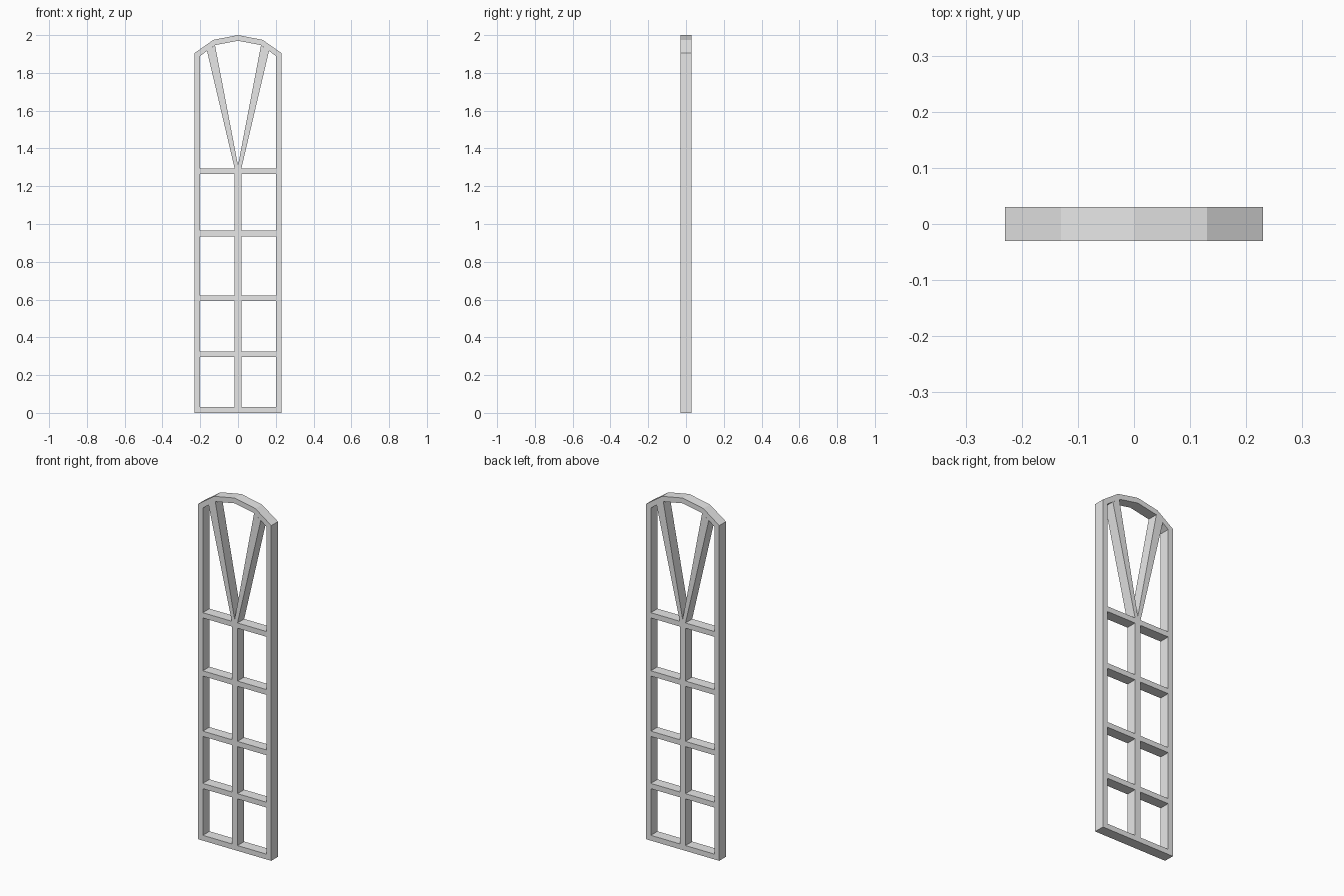
import bpy, bmesh

if "Cube" in bpy.data.objects:
    bpy.data.objects.remove(bpy.data.objects["Cube"], do_unlink=True)

HALF_DEPTH = 0.03
OUTER, INNER = 0.23, 0.20
RAIL = 0.03
MULLION = 0.018
TOP_RAIL = 1.295

grey = bpy.data.materials.new("light grey")
grey.use_nodes = True
colour = (0.8, 0.8, 0.8, 1)
grey.diffuse_color = colour
grey.node_tree.nodes["Principled BSDF"].inputs["Base Color"].default_value = colour


def slab(name, points, hole=None):
    """Extrude an x-z outline through the depth, as a ring if a hole is given."""
    bm = bmesh.new()
    outer = [bm.verts.new((x, -HALF_DEPTH, z)) for x, z in points]
    if hole:
        inner = [bm.verts.new((x, -HALF_DEPTH, z)) for x, z in hole]
        n = len(outer)
        for i in range(n):
            j = (i + 1) % n
            bm.faces.new((outer[i], outer[j], inner[j], inner[i]))
    else:
        bm.faces.new(outer)
    front = bm.faces[:]
    extruded = bmesh.ops.extrude_face_region(bm, geom=front, use_keep_orig=True)
    moved = [g for g in extruded["geom"] if isinstance(g, bmesh.types.BMVert)]
    bmesh.ops.translate(bm, verts=moved, vec=(0, 2 * HALF_DEPTH, 0))
    bmesh.ops.recalc_face_normals(bm, faces=bm.faces)
    mesh = bpy.data.meshes.new(name)
    bm.to_mesh(mesh)
    bm.free()
    mesh.materials.append(grey)
    obj = bpy.data.objects.new(name, mesh)
    bpy.context.collection.objects.link(obj)
    return obj


def symmetric(half):
    """Complete a left-half outline that passes through x = 0 at its apex."""
    return half + [(-x, z) for x, z in reversed(half) if x > 0]


def rectangle(x0, x1, z0, z1):
    return [(x0, z0), (x1, z0), (x1, z1), (x0, z1)]


# Outer frame with a faceted arch
slab("arched_frame",
     symmetric([(OUTER, 0), (OUTER, 1.905), (0.13, 1.975), (0, 2)]),
     symmetric([(INNER, RAIL), (INNER, 1.89), (0.122, 1.947), (0, 1.97)]))

# Central upright
slab("centre_mullion", rectangle(-MULLION, MULLION, RAIL, TOP_RAIL))

# Crossbars and the two splayed bars under the arch
for side, sign in (("left", 1), ("right", -1)):
    for i, top in enumerate((0.325, 0.622, 0.965, TOP_RAIL)):
        slab(f"{side}_crossbar_{i + 1}",
             rectangle(sign * MULLION, sign * INNER, top - RAIL, top))
    bar = [(0, TOP_RAIL), (MULLION, TOP_RAIL), (0.164, 1.916), (0.122, 1.947), (0, 1.31)]
    slab(f"{side}_splayed_bar", [(sign * x, z) for x, z in bar])
